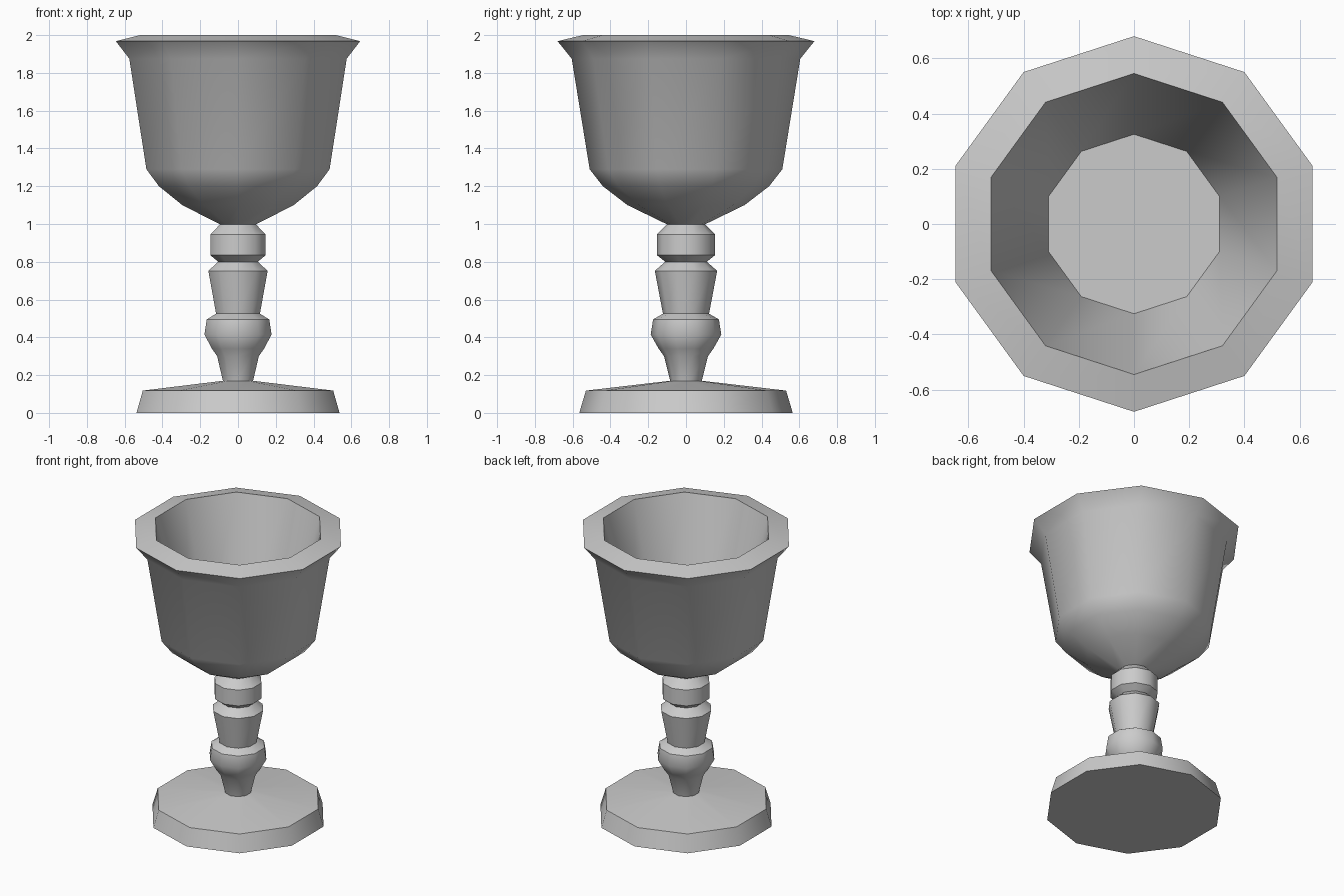
import bpy, bmesh, math

cube = bpy.data.objects.get("Cube")
if cube:
    bpy.data.objects.remove(cube, do_unlink=True)

SIDES = 10

# One plain grey metal
metal = bpy.data.materials.new("grey_metal")
metal.use_nodes = True
GREY = (0.6, 0.6, 0.6, 1)
metal.diffuse_color = GREY
metal.node_tree.nodes["Principled BSDF"].inputs["Base Color"].default_value = GREY


def lathe(name, profile, cap_start=False, cap_end=False):
    """Turn a (radius, height) profile around z, with a corner at the front."""
    bm = bmesh.new()
    rings = []
    for r, z in profile:
        ring = []
        for i in range(SIDES):
            a = math.tau * i / SIDES - math.pi / 2
            ring.append(bm.verts.new((r * math.cos(a), r * math.sin(a), z)))
        rings.append(ring)
    for low, high in zip(rings, rings[1:]):
        for i in range(SIDES):
            j = (i + 1) % SIDES
            bm.faces.new((low[i], low[j], high[j], high[i]))
    if cap_start:
        bm.faces.new(rings[0][::-1])
    if cap_end:
        bm.faces.new(rings[-1])
    mesh = bpy.data.meshes.new(name)
    bm.to_mesh(mesh)
    bm.free()
    mesh.materials.append(metal)
    obj = bpy.data.objects.new(name, mesh)
    bpy.context.collection.objects.link(obj)
    bpy.ops.object.select_all(action="DESELECT")
    obj.select_set(True)
    bpy.context.view_layer.objects.active = obj
    bpy.ops.object.shade_smooth_by_angle(angle=math.radians(38))
    return obj


# Foot: flared disc with a shallow cone on top
lathe("foot", [(0.565, 0), (0.53, 0.118), (0.084, 0.17)], cap_start=True)

# Stem: knob, tapered collar and bead
lathe("stem_knob", [(0.084, 0.17), (0.116, 0.3), (0.145, 0.34), (0.187, 0.415),
                    (0.174, 0.495), (0.122, 0.525)])
lathe("stem_collar", [(0.122, 0.525), (0.165, 0.752), (0.11, 0.8)])
lathe("stem_bead", [(0.11, 0.8), (0.154, 0.835), (0.154, 0.945), (0.1, 0.998)])

# Bowl: outer wall, flared lip, sloping rim, inner wall and floor
lathe("bowl", [(0.1, 0.998), (0.31, 1.1), (0.44, 1.2), (0.51, 1.29),
               (0.605, 1.875), (0.68, 1.968), (0.545, 2.0), (0.325, 1.22)],
      cap_end=True)
